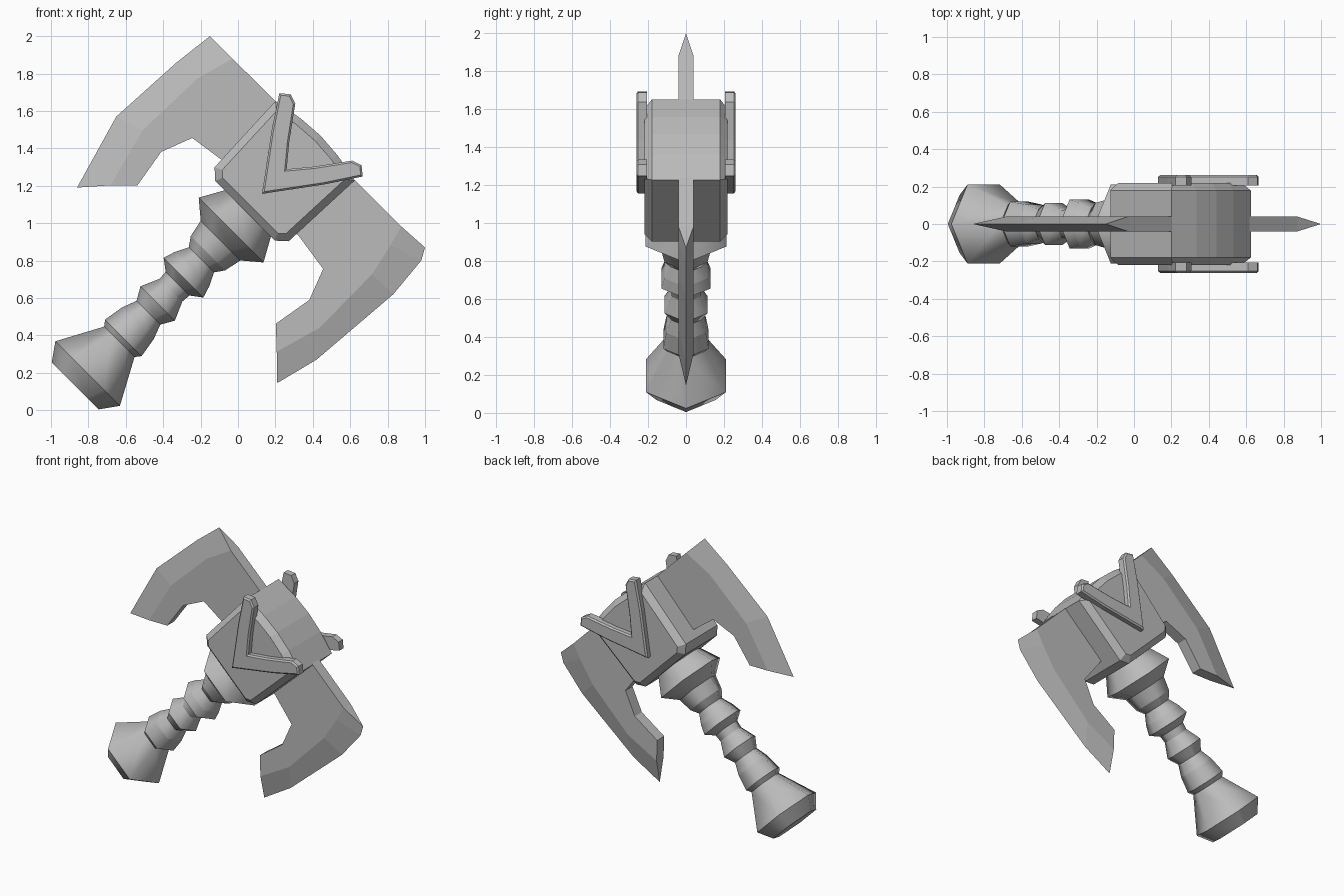
import bpy, bmesh, math

cube = bpy.data.objects.get("Cube")
if cube:
    bpy.data.objects.remove(cube, do_unlink=True)

steel = bpy.data.materials.new("grey_steel")
steel.use_nodes = True
GREY = (0.5, 0.5, 0.5, 1.0)
steel.diffuse_color = GREY
steel.node_tree.nodes["Principled BSDF"].inputs["Base Color"].default_value = GREY


def place(s, a, y):
    """Weapon space (s across, a along the shaft, y depth) to the leaning pose."""
    r = math.sqrt(0.5)
    return ((a - s) * r - 0.5, y, (a + s) * r + 0.5)


def finish(name, bm):
    bmesh.ops.recalc_face_normals(bm, faces=bm.faces[:])
    mesh = bpy.data.meshes.new(name)
    bm.to_mesh(mesh)
    bm.free()
    mesh.materials.append(steel)
    obj = bpy.data.objects.new(name, mesh)
    bpy.context.collection.objects.link(obj)
    return obj


def lathe(name, profile, sides=6):
    """Six-sided turned shaft, smooth around and creased at every ring."""
    bm = bmesh.new()
    rings = []
    for a, r in profile:
        angles = [math.tau * i / sides for i in range(sides)]
        rings.append([bm.verts.new(place(r * math.cos(t), a, r * math.sin(t))) for t in angles])
    for low, high in zip(rings, rings[1:]):
        for i in range(sides):
            j = (i + 1) % sides
            bm.faces.new((low[i], low[j], high[j], high[i])).smooth = True
    for cap in (rings[0], rings[-1]):
        bm.faces.new(cap)
    for ring in rings:
        for i in range(sides):
            bm.edges.get((ring[i], ring[(i + 1) % sides])).smooth = False
    return finish(name, bm)


def slab(name, outline, y0, y1, chamfer, chamfer_at):
    """Extruded outline with chamfered rims on the chosen depths."""
    bm = bmesh.new()
    near, far = ([bm.verts.new(place(s, a, y)) for s, a in outline] for y in (y0, y1))
    bm.faces.new(near)
    bm.faces.new(far)
    n = len(outline)
    for i in range(n):
        j = (i + 1) % n
        bm.faces.new((near[i], near[j], far[j], far[i]))
    rims = [e for e in bm.edges
            if any(all(abs(v.co.y - y) < 1e-4 for v in e.verts) for y in chamfer_at)]
    bmesh.ops.recalc_face_normals(bm, faces=bm.faces[:])
    bmesh.ops.bevel(bm, geom=rims, offset=chamfer, segments=1, affect='EDGES')
    return finish(name, bm)


def mirrored(half, shift):
    """Full outline from a half that starts and ends on the centre line."""
    other = [(-s, a) for s, a in reversed(half) if s > 0]
    return [(s + shift, a) for s, a in half + other]


def blade(name, side, edge, ridge, inner, thick=0.04):
    """Flat blade body with a ground bevel from the ridge to the edge."""
    bm = bmesh.new()
    body = ridge + inner
    front, back = ([bm.verts.new(place(s * side, a, y)) for s, a in body] for y in (-thick, thick))
    sharp = [bm.verts.new(place(s * side, a, 0)) for s, a in edge]
    bm.faces.new(front)
    bm.faces.new(back)
    k, n = len(ridge), len(body)
    for face in (front, back):
        for i in range(k - 1):
            bm.faces.new((face[i], face[i + 1], sharp[i + 1], sharp[i]))
    for i in range(k - 1, n):
        j = (i + 1) % n
        bm.faces.new((front[i], front[j], back[j], back[i]))
    for i in (0, k - 1):
        bm.faces.new((front[i], back[i], sharp[i]))
    return finish(name, bm)


# Shaft with flared pommel, grip rings and collar
lathe("handle", [(-.523, .178), (-.43, .244), (-.19, .115), (-.16, .138), (-.05, .12),
                 (.03, .09), (.1, .13), (.2, .086), (.25, .09), (.295, .15), (.36, .13),
                 (.43, .095), (.48, .13), (.575, .15), (.655, .245), (.79, .17)])

# Head block, slightly arched at its striking end
head = [(0, 1.35), (.14, 1.34), (.3, 1.31), (.28, .83), (.225, .78), (0, .78)]
slab("head", mirrored(head, .02), -.22, .22, .04, (-.22, .22))

# Raised chevrons on both faces of the head
chevron = [(0, .909), (.2, 1.18), (.315, 1.355), (.268, 1.393), (.215, 1.375),
           (.095, 1.21), (0, 1.095)]
for label, d in (("front", -1), ("back", 1)):
    slab(label + "_chevron", mirrored(chevron, .02), d * .205, d * .262, .01, (d * .262,))

# Hooked blades on both sides
hook = [(.523, .47), (.56, .686), (.495, .856), (.28, .888), (.15, .888), (.15, 1.312)]
blade("right_blade", 1,
      [(.813, 1.308), (.84, 1.08), (.863, .65), (.743, .233)],
      [(.643, 1.308), (.70, 1.1), (.712, .7), (.625, .368)], hook)
blade("left_blade", -1,
      [(.799, 1.322), (.834, 1.259), (.856, 1.025), (.813, .488), (.753, .251)],
      [(.629, 1.312), (.66, 1.2), (.70, 1.02), (.704, .62), (.632, .368)], hook)
